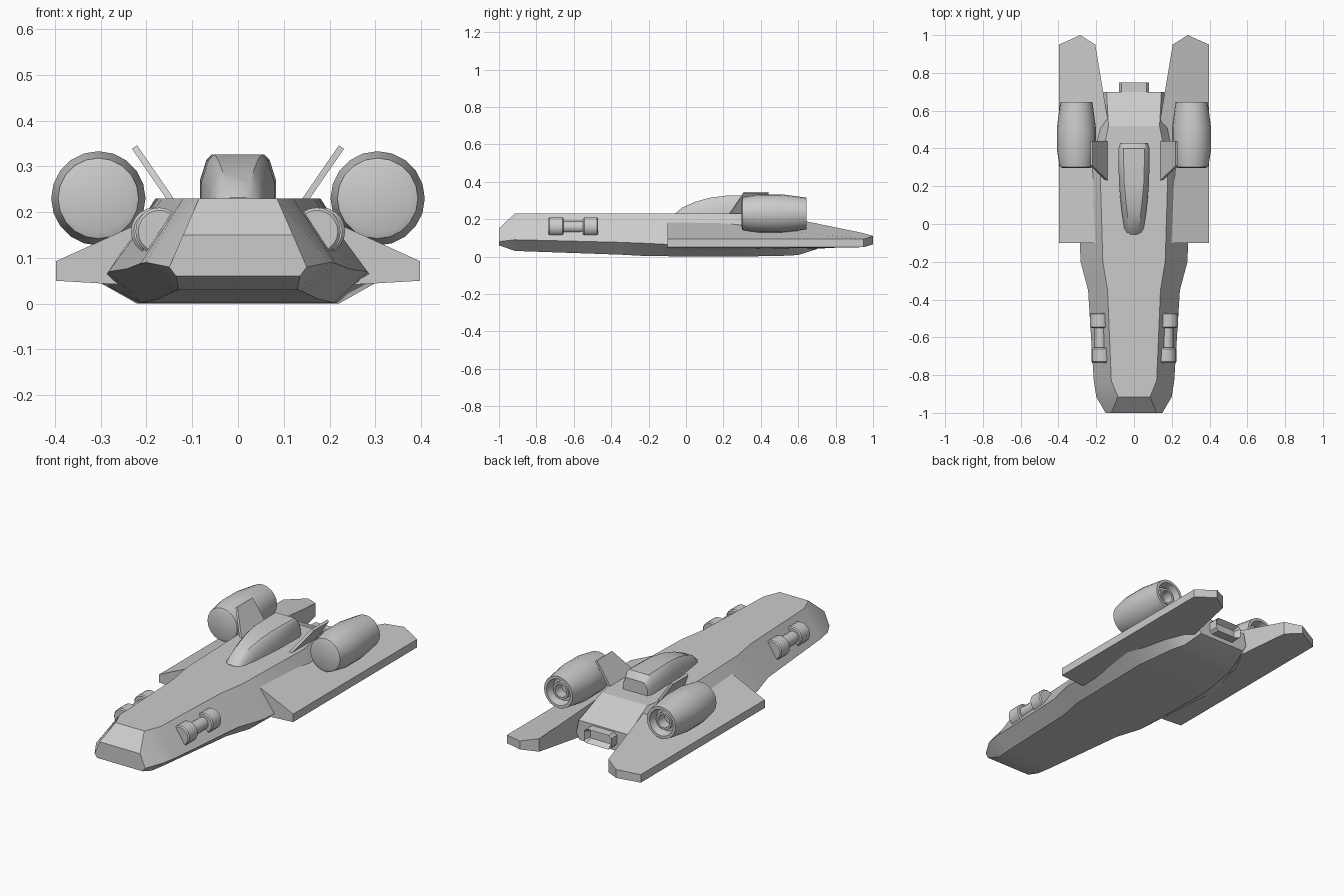
import bpy, bmesh, math
from mathutils import Matrix

if "Cube" in bpy.data.objects:
    bpy.data.objects.remove(bpy.data.objects["Cube"])


def finish(name, bm, angle=25, mirror=False):
    """Turn a bmesh into an object, optionally mirrored across x = 0."""
    if mirror:
        bm_copy = bmesh.ops.duplicate(bm, geom=bm.verts[:] + bm.edges[:] + bm.faces[:])["geom"]
        for v in bm_copy:
            if isinstance(v, bmesh.types.BMVert):
                v.co.x *= -1
    bmesh.ops.recalc_face_normals(bm, faces=bm.faces[:])
    me = bpy.data.meshes.new(name)
    bm.to_mesh(me)
    bm.free()
    me.shade_smooth()
    me.set_sharp_from_angle(angle=math.radians(angle))
    ob = bpy.data.objects.new(name, me)
    bpy.context.collection.objects.link(ob)
    return ob


def bridge(bm, rings, cap=True):
    """Skin closed rings of equal length, with end caps."""
    vr = [[bm.verts.new(p) for p in r] for r in rings]
    for a, b in zip(vr, vr[1:]):
        n = len(a)
        for i in range(n):
            j = (i + 1) % n
            bm.faces.new((a[i], a[j], b[j], b[i]))
    if cap:
        bm.faces.new(vr[0])
        bm.faces.new(vr[-1])


def lathe(bm, profile, cx, cz, seg):
    """Revolve (radius, y) pairs about an axis along y."""
    bridge(bm, [[(cx + r * math.cos(2 * math.pi * i / seg), y,
                  cz + r * math.sin(2 * math.pi * i / seg)) for i in range(seg)]
                for r, y in profile])


def full_ring(y, half):
    """Mirror half a section into a closed ring."""
    return [(x, y, z) for x, z in half] + [(-x, y, z) for x, z in reversed(half)]


# Hull: y, top width, top z, chine width, chine z, bottom width, bottom z
hull = [(-1.0, .12, .15, .15, .08, .135, .06),
        (-.915, .085, .23, .20, .09, .13, .03),
        (-.83, .12, .23, .213, .088, .14, .027),
        (-.35, .14, .23, .243, .076, .175, .010),
        (-.20, .165, .23, .283, .07, .21, .002),
        (.30, .18, .23, .30, .045, .22, 0),
        (.52, .135, .228, .24, .05, .19, .004),
        (.60, .14, .19, .205, .055, .165, .008),
        (.70, .145, .145, .16, .075, .14, .04)]
bm = bmesh.new()
bridge(bm, [full_ring(y, [(tw, tz), (cw, cz), (bw, bz)])
            for y, tw, tz, cw, cz, bw, bz in hull])
finish("hull", bm, 20)

# Wings: x, y, top z, bottom z
wing = [(.397, -.10, .093, .05), (.397, .95, .093, .05), (.285, 1.0, .11, .065),
        (.205, .95, .125, .055), (.14, .56, .205, .035), (.14, -.10, .21, .035)]
bm = bmesh.new()
bridge(bm, [[(x, y, t) for x, y, t, b in wing], [(x, y, b) for x, y, t, b in wing]])
finish("wings", bm, 15, True)

# Engines with hollow exhausts
bm = bmesh.new()
lathe(bm, [(.073, .297), (.088, .303), (.103, .39), (.103, .51), (.085, .645), (.07, .645),
           (.06, .60), (.045, .60), (.045, .625), (.034, .625), (.034, .57)], .305, .23, 20)
finish("engines", bm, 28, True)

# Canopy: y, width, shoulder z, top width, top z
canopy = [(-.055, .035, .225, .025, .232), (-.02, .052, .232, .035, .262),
          (.05, .063, .243, .043, .293), (.13, .072, .255, .052, .315),
          (.22, .080, .265, .060, .326), (.40, .083, .27, .065, .326),
          (.43, .072, .26, .058, .295)]
bm = bmesh.new()
bridge(bm, [full_ring(y, [(w, .20), (w, s), (tw + .004, t - .012), (tw - .008, t)])
            for y, w, s, tw, t in canopy])
finish("canopy", bm, 35)

# Tilted fins
fin = [(.135, .22, .21), (.135, .44, .21), (.226, .44, .342), (.226, .31, .342)]
bm = bmesh.new()
bridge(bm, [[(x + s * .0055, y, z - s * .004) for x, y, z in fin] for s in (-1, 1)])
finish("fins", bm, 20, True)

# Side thruster pods joined by a rod
bm = bmesh.new()
for y0, y1, cx in ((-.735, -.655, .172), (-.55, -.47, .182)):
    lathe(bm, [(.046, y0), (.052, y0 + .006), (.052, y1 - .006), (.046, y1)], cx, .158, 20)
lathe(bm, [(.032, -.66), (.032, -.54)], .177, .158, 14)
finish("side_pods", bm, 30, True)

# Rear exhaust slot
bm = bmesh.new()
bmesh.ops.create_cube(bm, size=1, matrix=Matrix.Translation((0, .715, .1))
                      @ Matrix.Diagonal((.16, .07, .075, 1)))
bmesh.ops.bevel(bm, geom=[e for e in bm.edges
                          if abs(e.verts[0].co.y - e.verts[1].co.y) > .01],
                offset=.014, segments=1, affect='EDGES')
bm.normal_update()
back = max(bm.faces, key=lambda f: f.calc_center_median().y)
bmesh.ops.inset_region(bm, faces=[back], thickness=.018)
for v in back.verts:
    v.co.y -= .03
finish("rear_exhaust", bm, 20)
